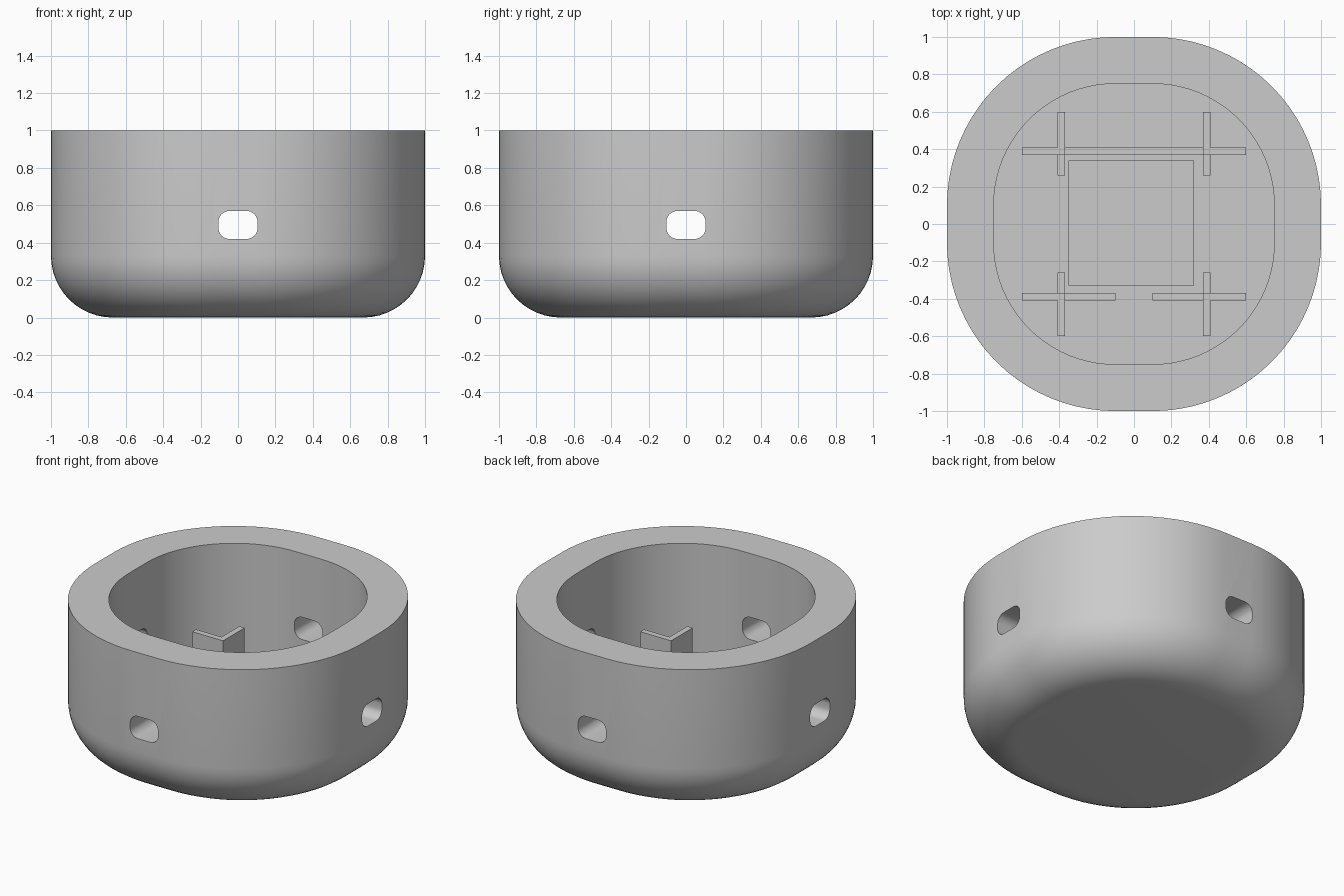
import bpy, bmesh, math
from mathutils import Matrix

cube = bpy.data.objects.get("Cube")
if cube:
    bpy.data.objects.remove(cube, do_unlink=True)

grey = bpy.data.materials.new("plain grey")
grey.use_nodes = True
grey.diffuse_color = (0.6, 0.6, 0.6, 1)
grey.node_tree.nodes["Principled BSDF"].inputs["Base Color"].default_value = (0.6, 0.6, 0.6, 1)


def outline(hx, hy, r, steps):
    """Rounded rectangle, anticlockwise."""
    pts = []
    for k, (sx, sy) in enumerate([(1, 1), (-1, 1), (-1, -1), (1, -1)]):
        for i in range(steps + 1):
            a = (k + i / steps) * math.pi / 2
            pts.append((sx * (hx - r) + r * math.cos(a), sy * (hy - r) + r * math.sin(a)))
    return pts


def loft(name, sections, matrix=None):
    """Skin a stack of (outline, z) sections and cap both ends."""
    bm = bmesh.new()
    rings = [[bm.verts.new((x, y, z)) for x, y in pts] for pts, z in sections]
    for low, high in zip(rings, rings[1:]):
        for i in range(len(low)):
            j = (i + 1) % len(low)
            bm.faces.new((low[i], low[j], high[j], high[i]))
    bm.faces.new(rings[0][::-1])
    bm.faces.new(rings[-1])
    bmesh.ops.recalc_face_normals(bm, faces=bm.faces)
    if matrix:
        bm.transform(matrix)
    me = bpy.data.meshes.new(name)
    bm.to_mesh(me)
    bm.free()
    me.materials.append(grey)
    ob = bpy.data.objects.new(name, me)
    bpy.context.collection.objects.link(ob)
    return ob


def block(name, x0, x1, y0, y1, z0, z1):
    pts = [(x0, y0), (x1, y0), (x1, y1), (x0, y1)]
    return loft(name, [(pts, z0), (pts, z1)])


# Bowl: rounded bottom edge, flat rim, straight inner wall and flat floor
FLOOR, FILLET, WALL, FLAT = 0.25, 0.33, 0.25, 0.1


def bowl_ring(inset):
    half = 1 - inset
    return outline(half, half, half - FLAT, 20)


sections = []
for i in range(13):
    a = i / 12 * math.pi / 2
    sections.append((bowl_ring(FILLET * (1 - math.sin(a))), FILLET * (1 - math.cos(a))))
sections += [(bowl_ring(0), 1), (bowl_ring(WALL), 1), (bowl_ring(WALL), FLOOR)]
bowl = loft("bowl", sections)

# Four side openings, cut by two long rounded bars
slot = outline(0.105, 0.075, 0.06, 8)
cutters = []
for turn in (0, 90):
    m = (Matrix.Translation((0, 0, 0.495)) @ Matrix.Rotation(math.radians(turn), 4, "Z")
         @ Matrix.Rotation(math.radians(90), 4, "X"))
    cutter = loft("slot_cutter", [(slot, -1.2), (slot, 1.2)], m)
    mod = bowl.modifiers.new("slot", "BOOLEAN")
    mod.operation, mod.solver, mod.object = "DIFFERENCE", "EXACT", cutter
    cutters.append(cutter)
deps = bpy.context.evaluated_depsgraph_get()
cut_mesh = bpy.data.meshes.new_from_object(bowl.evaluated_get(deps))
bowl.modifiers.clear()
bowl.data = cut_mesh
for cutter in cutters:
    bpy.data.objects.remove(cutter, do_unlink=True)
cut_mesh.shade_smooth()
cut_mesh.set_sharp_from_angle(angle=math.radians(30))

# Corner brackets: tall outer arms with a low inner stub
BASE, LOW, TALL = 0.24, 0.36, 0.47
IN, OUT, END = 0.37, 0.41, 0.6
for sx, side in ((1, "left"), (-1, "right")):
    for sy, end in ((1, "back"), (-1, "front")):
        def arm(part, xa, xb, ya, yb, top):
            block(f"{end}_{side}_{part}", *sorted((sx * xa, sx * xb)),
                  *sorted((sy * ya, sy * yb)), BASE, top)
        arm("bracket_side_arm", IN, END, IN, OUT, TALL)
        arm("bracket_end_arm", IN, OUT, OUT, END, TALL)
        arm("bracket_stub", IN, OUT, 0.26, IN, LOW)
        if end == "front":
            arm("low_rail", 0.1, IN, IN, OUT, LOW)
block("back_low_rail", -IN, IN, IN, OUT, BASE, LOW)

# Raised pad on the floor
block("floor_pad", -0.35, 0.32, -0.33, 0.34, BASE, 0.3)
